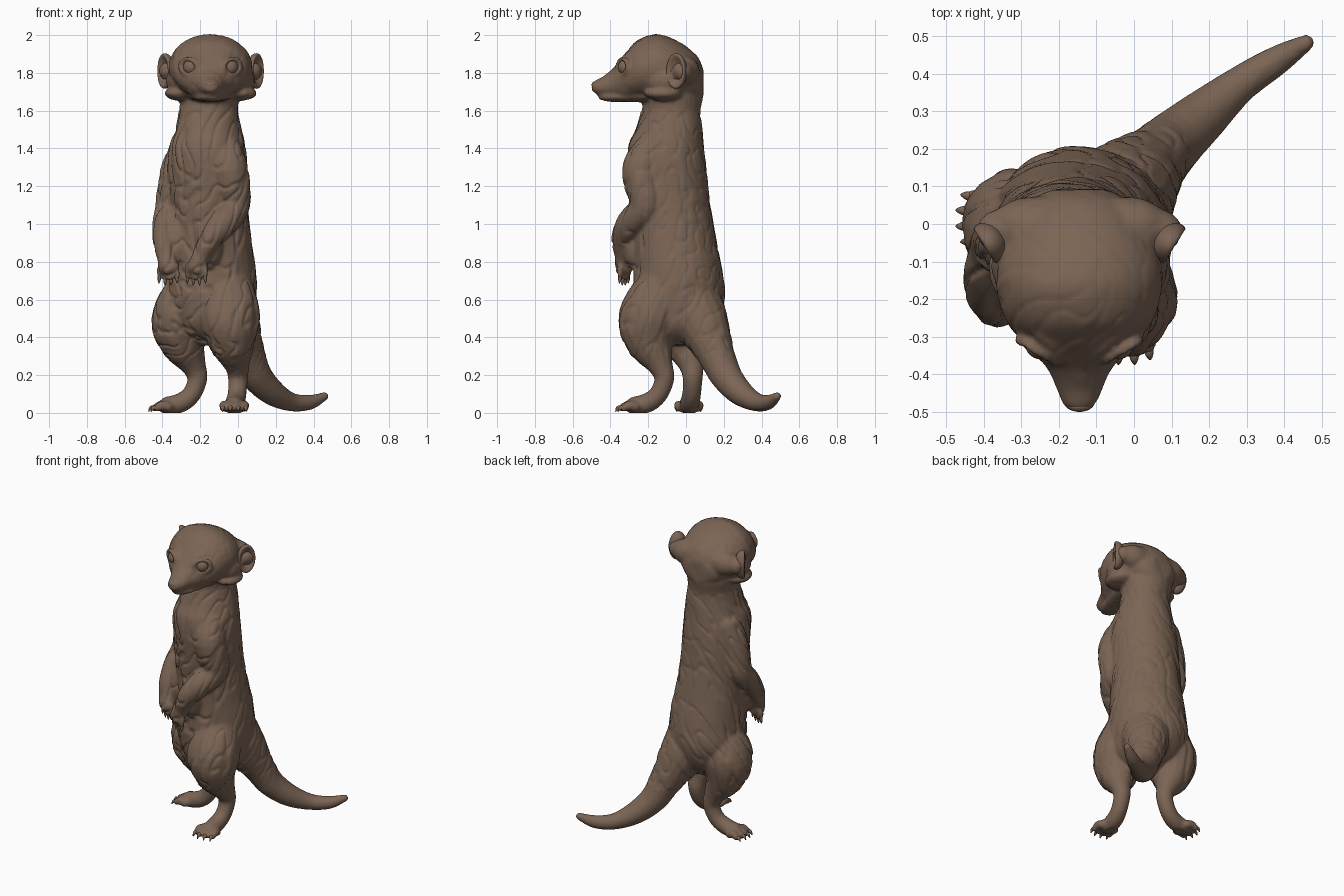
import bpy, bmesh, math
from mathutils import Vector, Matrix, noise

if "Cube" in bpy.data.objects:
    bpy.data.objects.remove(bpy.data.objects["Cube"])

V = Vector
HX = -0.145                                  # head centre line
FWD = V((-0.707, -0.707, 0))                 # the torso faces diagonally
SIDE = V((0.707, -0.707, 0))

fur = bpy.data.materials.new("brown fur")
fur.diffuse_color = (0.20, 0.13, 0.09, 1)
fur.use_nodes = True
fur.node_tree.nodes["Principled BSDF"].inputs["Base Color"].default_value = fur.diffuse_color


def spline(pts, n=5):
    """Catmull-Rom through tuples of any length."""
    pts = [V(p) for p in pts]
    out = []
    for i in range(len(pts) - 1):
        p0, p1 = pts[max(i - 1, 0)], pts[i]
        p2, p3 = pts[i + 1], pts[min(i + 2, len(pts) - 1)]
        for k in range(n):
            t = k / n
            out.append(0.5 * (2 * p1 + (p2 - p0) * t + (2 * p0 - 5 * p1 + 4 * p2 - p3) * t * t
                              + (3 * p1 - p0 - 3 * p2 + p3) * t ** 3))
    return out + [pts[-1]]


def loft(bm, rings, seg=24):
    """Skin a list of (centre, axis, axis) ellipses and cap both ends."""
    loops = []
    for c, a, b in rings:
        loops.append([bm.verts.new(c + a * math.cos(2 * math.pi * i / seg)
                                   + b * math.sin(2 * math.pi * i / seg)) for i in range(seg)])
    for l0, l1 in zip(loops, loops[1:]):
        for i in range(seg):
            j = (i + 1) % seg
            bm.faces.new((l0[i], l0[j], l1[j], l1[i]))
    bm.faces.new(loops[0][::-1])
    bm.faces.new(loops[-1])


def ball(bm, c, r, rot=0.0, seg=20):
    """Ellipsoid with radii r, turned about z."""
    m = Matrix.Translation(c) @ Matrix.Rotation(rot, 4, 'Z') @ Matrix.Diagonal((*r, 1))
    return bmesh.ops.create_uvsphere(bm, u_segments=seg, v_segments=seg // 2 + 2,
                                     radius=1, matrix=m)['verts']


def tube(bm, pts, n=5, seg=16, round_ends=True):
    """Round limb along (x, y, z, radius) points."""
    s = spline(pts, n)
    rings, a = [], None
    for i, p in enumerate(s):
        t = (s[min(i + 1, len(s) - 1)].xyz - s[max(i - 1, 0)].xyz).normalized()
        a = t.orthogonal() if a is None else a - t * t.dot(a)
        a.normalize()
        rings.append((p.xyz, a * p.w, t.cross(a) * p.w))
    loft(bm, rings, seg)
    if round_ends:
        for p in (s[0], s[-1]):
            ball(bm, p.xyz, (p.w,) * 3)


def finish(bm, name):
    bmesh.ops.recalc_face_normals(bm, faces=bm.faces)
    me = bpy.data.meshes.new(name)
    bm.to_mesh(me)
    bm.free()
    me.materials.append(fur)
    me.shade_smooth()
    ob = bpy.data.objects.new(name, me)
    bpy.context.collection.objects.link(ob)
    return ob


skin, claws = bmesh.new(), bmesh.new()

# torso and neck: z, centre x, centre y, half depth, half width
torso = [(.36, -.12, -.05, .09, .10), (.45, -.13, -.045, .195, .20), (.6, -.14, -.035, .235, .245),
         (.75, -.138, -.04, .232, .235), (.9, -.147, -.058, .22, .222), (1.1, -.157, -.08, .208, .21),
         (1.3, -.16, -.10, .207, .21), (1.42, -.16, -.105, .20, .195), (1.5, -.155, -.09, .18, .17),
         (1.6, -.155, -.078, .16, .15), (1.7, -.15, -.065, .155, .16), (1.8, -.145, -.05, .12, .12)]
loft(skin, [(V((p[1], p[2], p[0])), FWD * p[3], SIDE * p[4]) for p in map(list, spline(torso))], 32)

# head and lower jaw: y, centre z, half width, half height
head = [(.092, 1.75, .07, .07), (.055, 1.772, .14, .122), (-.04, 1.806, .20, .16),
        (-.15, 1.828, .222, .177), (-.25, 1.817, .198, .16), (-.31, 1.785, .155, .133),
        (-.35, 1.762, .115, .106), (-.39, 1.743, .082, .079), (-.44, 1.729, .06, .051),
        (-.48, 1.725, .043, .035), (-.499, 1.725, .022, .018)]
jaw = [(-.2, 1.675, .12, .03), (-.36, 1.672, .08, .026), (-.44, 1.672, .045, .019), (-.462, 1.675, .02, .01)]
for part in (head, jaw):
    loft(skin, [(V((HX, p[0], p[1])), V((p[2], 0, 0)), V((0, 0, p[3])))
                for p in map(list, spline(part))], 32)

# cheeks, brows, eyelids, eyes and ears, mirrored about the head
for s, word in ((-1, "right"), (1, "left")):
    ball(skin, (HX + s * .155, -.12, 1.692), (.09, .10, .04))
    ball(skin, (HX + s * .15, -.11, 1.76), (.085, .11, .09))
    tube(skin, [(HX + s * .08, -.01, 1.81, .085), (HX + s * .16, -.012, 1.81, .08),
                (HX + s * .218, -.018, 1.808, .055)])
    e = V((HX + s * .103, -.318, 1.83))
    n, w = V((s * .5, -.86, 0.08)), V((s * .86, .5, 0))
    rim = []
    for k in range(17):
        a = k * math.pi / 8
        rim.append((*(e + n * .022 + w * .054 * math.cos(a)
                      + V((0, 0, .042 * math.sin(a) + .006 * math.cos(a)))), .013))
    tube(skin, rim, 2, 10, False)
    tube(skin, [(HX + s * .03, -.385, 1.795, .014), (HX + s * .06, -.33, 1.875, .014),
                (HX + s * .12, -.28, 1.892, .016), (HX + s * .17, -.22, 1.87, .014)], 4, 10)
    bm = bmesh.new()
    ball(bm, e, (.042,) * 3, 0, 24)
    finish(bm, word + "_eye")
    bm = bmesh.new()
    turn = Matrix.Rotation(math.radians(-32 if s > 0 else -148), 4, 'Z')
    place = Matrix.Translation((HX + s * .228, -.042, 1.81)) @ turn
    cup = bmesh.ops.create_uvsphere(bm, u_segments=28, v_segments=18, radius=1)['verts']
    for v in cup:                            # hollow the outer face of the ear
        d = v.co.x
        x = -.05 * abs(d) if d < 0 else .022 * math.sin(3.14 * d) - .016 * d
        v.co = place @ V((x + .016, v.co.y * .058, v.co.z * .094))
    finish(bm, word + "_ear")

# nose pad
bm = bmesh.new()
ball(bm, (HX, -.485, 1.736), (.03, .015, .018))
finish(bm, "nose")

# tail
tube(skin, [(-.08, .01, .62, .17), (-.02, .09, .46, .14), (.04, .155, .32, .102), (.095, .21, .2, .085),
            (.18, .285, .11, .07), (.28, .37, .058, .05), (.38, .435, .056, .04), (.458, .482, .088, .023)])


def digits(base, along, across, length, gap, r, drop):
    """Four toes or fingers, each ending in a claw."""
    for k in (-1.5, -.5, .5, 1.5):
        reach = length * (1 if abs(k) < 1 else .82)
        b = V(base) + across * gap * k
        d = along + across * .10 * k
        mid, tip = b + d * reach * .5 + V((0, 0, r * .3)), b + d * reach + V((0, 0, drop * .3))
        tube(skin, [(*b, r), (*mid, r), (*tip, r * .75)], 3, 10)
        end = tip + d * .032 + V((0, 0, drop))
        tube(claws, [(*tip, r * .5), (*(tip + d * .02), r * .4), (*end, .003)], 3, 8)


# hind legs: one path, swapped across the diagonal for the other side
leg = [(-.06, -.12, .66, .145), (-.045, -.195, .5, .163), (-.03, -.19, .37, .125), (-.005, -.135, .25, .068),
       (.0, -.115, .18, .053), (-.005, -.145, .10, .05), (-.015, -.2, .055, .052), (-.02, -.27, .037, .05)]
flip = lambda p: (p[1] - .10, p[0] + .035, *p[2:])
tube(skin, leg)
tube(skin, [flip(p) for p in leg])
toe = (-.02, -.27, .032)
digits(toe, V((0, -1, 0)), V((1, 0, 0)), .07, .033, .027, -.018)
digits(flip(toe), V((-1, 0, 0)), V((0, 1, 0)), .07, .033, .027, -.018)

# arms hanging in front of the belly
arms = ([(-.06, -.195, 1.39, .085), (-.045, -.24, 1.28, .10), (-.02, -.215, 1.10, .084),
         (-.085, -.295, 1.0, .076), (-.155, -.335, .91, .058), (-.195, -.33, .83, .047), (-.22, -.325, .775, .05)],
        [(-.285, -.035, 1.38, .085), (-.325, -.05, 1.25, .09), (-.355, -.055, 1.09, .08),
         (-.38, -.125, 1.0, .07), (-.39, -.185, .9, .058), (-.38, -.215, .82, .047), (-.37, -.225, .775, .05)])
for arm in arms:
    tube(skin, arm)
    digits(V(arm[-1]).xyz, V((0, -.05, -1)), V((.9, -.43, 0)), .06, .028, .021, -.004)
for c in ((-.32, -.16, .9), (-.15, -.27, .9)):   # fur between forearms and belly
    ball(skin, c, (.07, .07, .14))

finish(claws, "claws")

# fuse the skin into one smooth body
rough = finish(skin, "rough_body")
mod = rough.modifiers.new("fuse", 'REMESH')
mod.mode, mod.voxel_size = 'VOXEL', .0095
mod = rough.modifiers.new("soften", 'SMOOTH')
mod.factor, mod.iterations = .5, 6
dg = bpy.context.evaluated_depsgraph_get()
fused = bpy.data.meshes.new_from_object(rough.evaluated_get(dg))
bpy.data.objects.remove(rough)

# combed fur grooves sweeping up and back, strongest on the chest, flanks and thighs
bm = bmesh.new()
bm.from_mesh(fused)
bm.normal_update()
moves = []
for v in bm.verts:
    z = v.co.z
    amp = .014 if .3 < z < 1.6 else .004
    if z < .3:
        amp *= max(0, (z - .12) / .18)
    amp *= .7 + .3 * v.normal.dot(FWD)       # the back is smoother
    bend = noise.noise(v.co * 3) * .8
    u, w = v.co.dot(FWD), v.co.dot(SIDE)
    g = noise.noise(V((u * 15 + z * 8 + bend, w * 15 - bend, z * 3)))
    groove = max(0, 1 - abs(g) / .18)
    moves.append(v.normal * amp * (.4 * g - groove * .8 + .22))
for v, m in zip(bm.verts, moves):
    v.co += m
    v.co.z = max(v.co.z, 0)                  # flat soles
finish(bm, "body")
for v in bpy.data.objects["claws"].data.vertices:
    v.co.z = max(v.co.z, 0)
